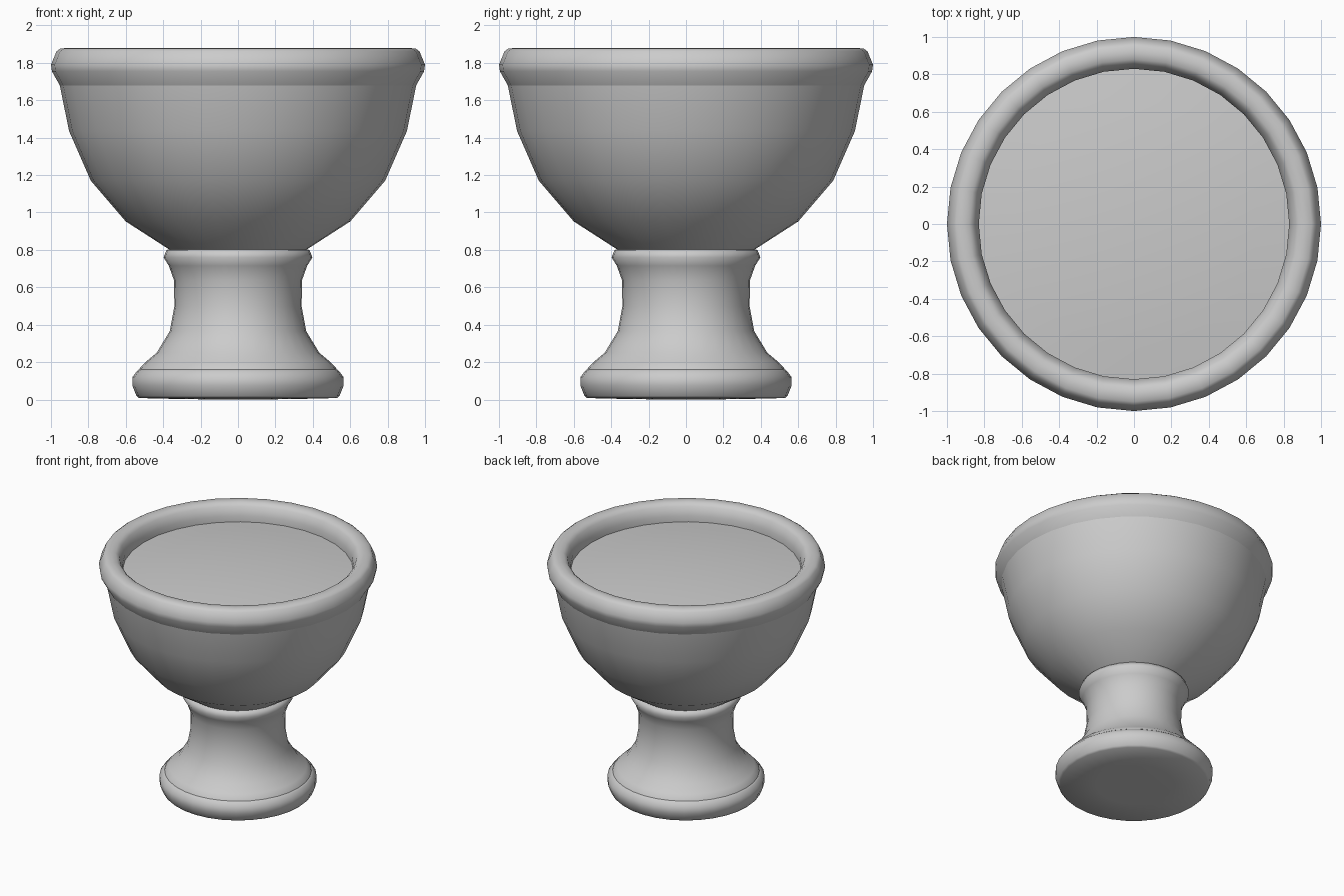
import bpy, bmesh, math

if "Cube" in bpy.data.objects:
    bpy.data.objects.remove(bpy.data.objects["Cube"])

SIDES = 32


def lathe(name, profile, angle=65):
    """Revolve an (r, z) profile; r = 0 closes to a pole."""
    bm = bmesh.new()
    rings = []
    for r, z in profile:
        if r == 0:
            rings.append([bm.verts.new((0, 0, z))] * SIDES)
        else:
            rings.append([bm.verts.new((r * math.cos(2 * math.pi * i / SIDES),
                                        r * math.sin(2 * math.pi * i / SIDES), z))
                          for i in range(SIDES)])
    for a, b in zip(rings, rings[1:]):
        for i in range(SIDES):
            j = (i + 1) % SIDES
            bm.faces.new(list(dict.fromkeys((a[i], a[j], b[j], b[i]))))
    mesh = bpy.data.meshes.new(name)
    bm.to_mesh(mesh)
    bm.free()
    obj = bpy.data.objects.new(name, mesh)
    bpy.context.collection.objects.link(obj)
    bpy.ops.object.select_all(action='DESELECT')
    obj.select_set(True)
    bpy.context.view_layer.objects.active = obj
    bpy.ops.object.shade_smooth_by_angle(angle=math.radians(angle))
    return obj


# Rounded foot with a softly domed underside
lathe("base", [(0, 0), (0.28, 0.002), (0.53, 0.008), (0.543, 0.02), (0.565, 0.075),
               (0.565, 0.12), (0.54, 0.152), (0.53, 0.16), (0.50, 0.162)])

# Flared stem with a collar under the bowl
lathe("stem", [(0.53, 0.155), (0.525, 0.168), (0.495, 0.20), (0.435, 0.25), (0.365, 0.365),
               (0.34, 0.50), (0.343, 0.64), (0.37, 0.715), (0.398, 0.76),
               (0.382, 0.80), (0.36, 0.803)])

# Bowl body
lathe("bowl", [(0.36, 0.797), (0.375, 0.807), (0.60, 0.952), (0.787, 1.17),
               (0.903, 1.435), (0.953, 1.68)])

# Rolled rim
lathe("rim", [(0.953, 1.68), (0.995, 1.755), (1.0, 1.79), (0.97, 1.862),
              (0.95, 1.876), (0.915, 1.88), (0.88, 1.876), (0.855, 1.855),
              (0.83, 1.79), (0.83, 1.73)])

# Gently domed filling inside the rim
DOME = 0.05
lathe("filling", [(0.83 * t, 1.743 + DOME * (1 - t * t)) for t in (1, 0.8, 0.6, 0.4, 0.2, 0)])
